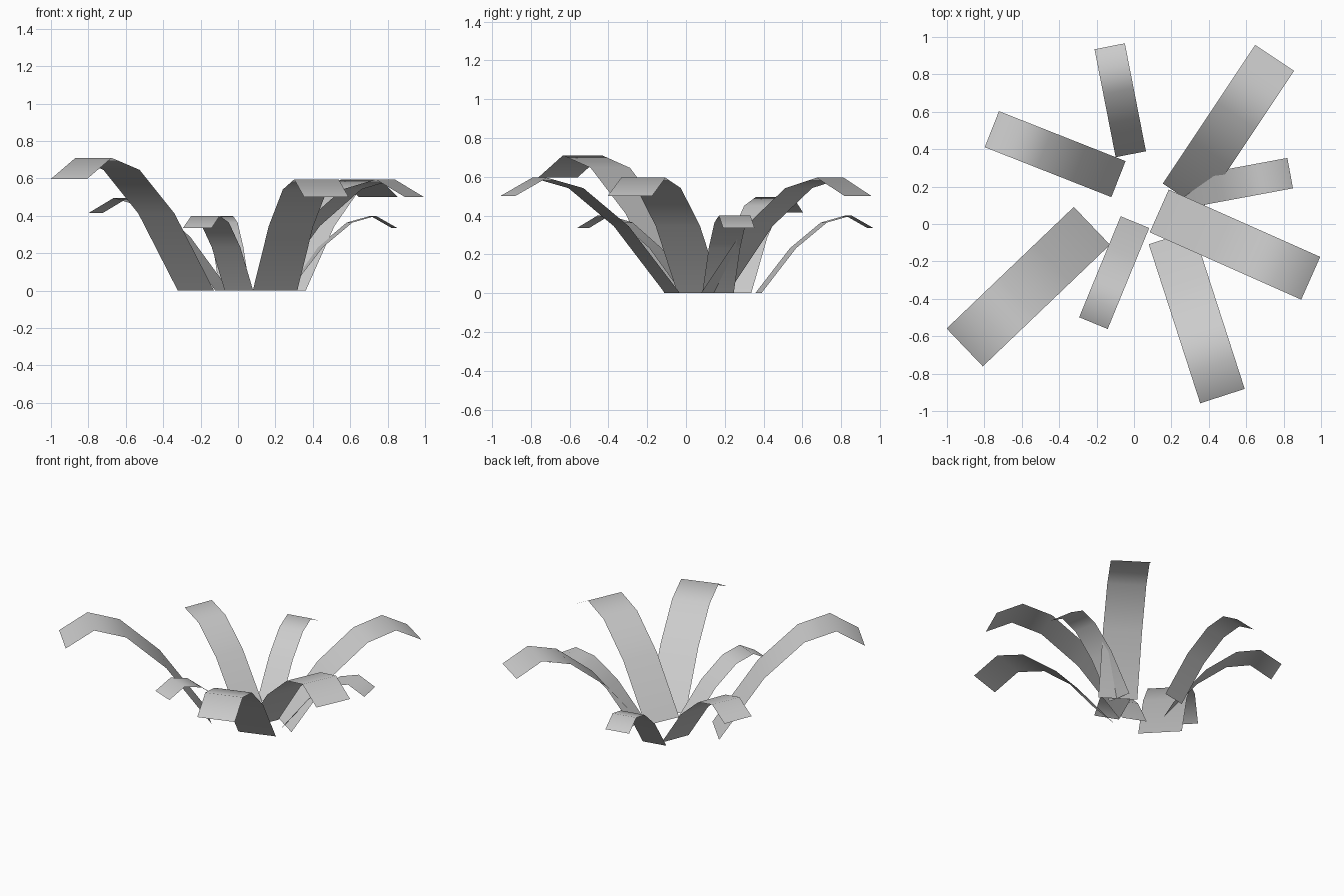
import bpy
from mathutils import Vector

cube = bpy.data.objects.get("Cube")
if cube:
    bpy.data.objects.remove(cube, do_unlink=True)

# Single plain grey for every leaf
grey = bpy.data.materials.new("light grey")
grey.use_nodes = True
colour = (0.6, 0.6, 0.6, 1)
grey.diffuse_color = colour
grey.node_tree.nodes["Principled BSDF"].inputs["Base Color"].default_value = colour

# Arching profile shared by all leaves: fraction of reach, fraction of height
ARCH = [(0, 0), (0.31, 0.58), (0.585, 0.91), (0.805, 1), (1, 0.84)]


def leaf(name, base, tip, width, height):
    """A thin strip that rises from base, arches over and droops at tip."""
    base, tip = Vector((*base, 0)), Vector((*tip, 0))
    along = tip - base
    side = Vector((-along.y, along.x, 0)).normalized() * width / 2
    verts = []
    for reach, rise in ARCH:
        centre = base + along * reach + Vector((0, 0, height * rise))
        verts += [centre - side, centre + side]
    faces = [(i, i + 2, i + 3, i + 1) for i in range(0, len(verts) - 2, 2)]
    mesh = bpy.data.meshes.new(name)
    mesh.from_pydata(verts, [], faces)
    mesh.materials.append(grey)
    mesh.shade_smooth()
    obj = bpy.data.objects.new(name, mesh)
    bpy.context.collection.objects.link(obj)


# Tall leaf
leaf("leaf_front_right_tall", (-0.225, -0.01), (-0.905, -0.66), 0.28, 0.71)

# Large leaves
leaf("leaf_front_large", (0.198, -0.07), (0.473, -0.92), 0.25, 0.595)
leaf("leaf_left_large", (0.135, 0.07), (0.945, -0.29), 0.25, 0.595)
leaf("leaf_back_left_large", (0.258, 0.147), (0.752, 0.888), 0.25, 0.595)

# Medium leaf
leaf("leaf_back_right_medium", (-0.083, 0.24), (-0.76, 0.507), 0.207, 0.495)

# Small leaves
leaf("leaf_front_small", (0.005, 0.01), (-0.217, -0.53), 0.165, 0.4)
leaf("leaf_left_small", (0.26, 0.165), (0.835, 0.272), 0.165, 0.4)
leaf("leaf_back_small", (-0.017, 0.373), (-0.13, 0.95), 0.165, 0.4)
